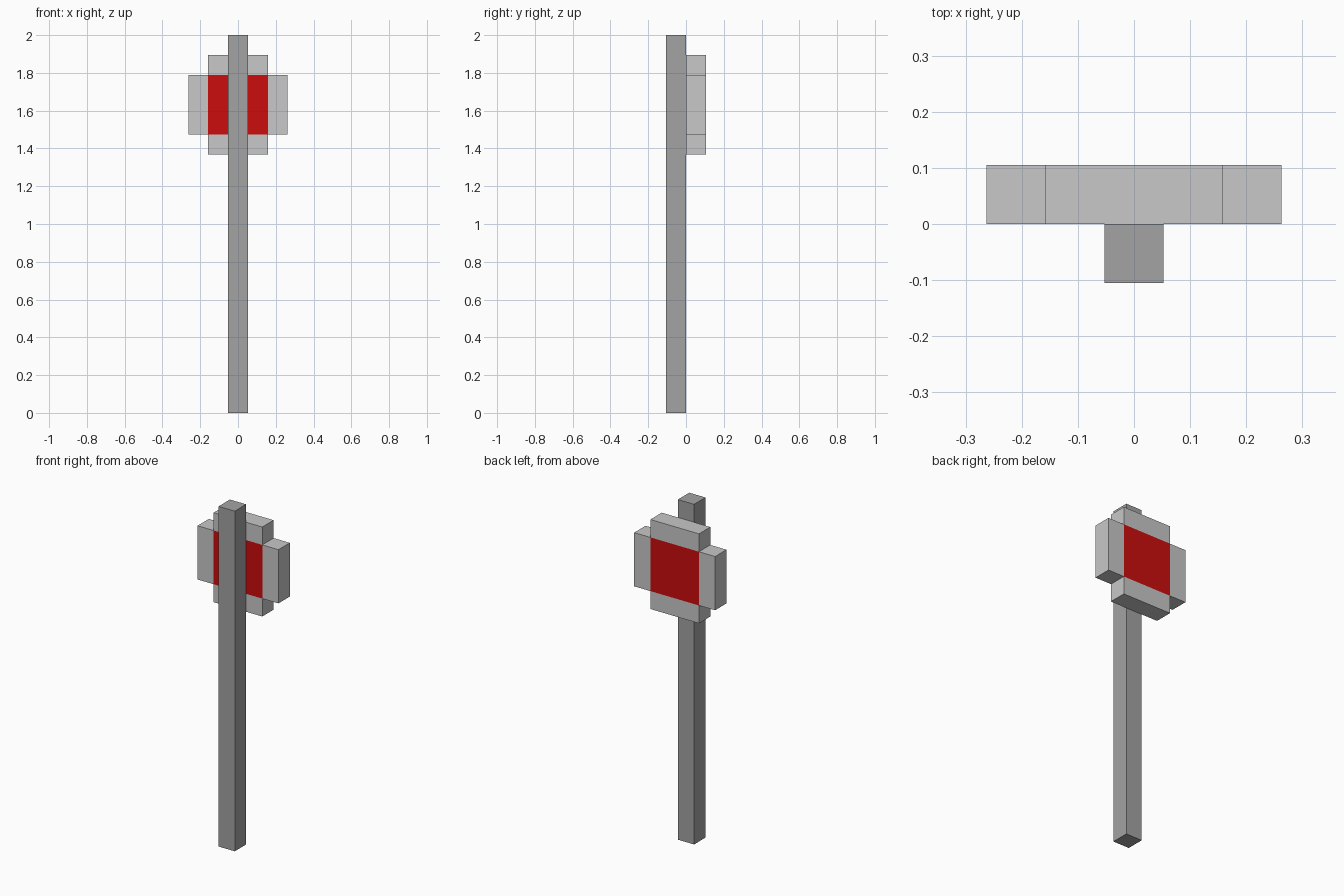
import bpy

cube = bpy.data.objects.get("Cube")
if cube:
    bpy.data.objects.remove(cube, do_unlink=True)

U = 2 / 19  # one block unit: the pole is 19 blocks tall


def material(name, rgb):
    mat = bpy.data.materials.new(name)
    mat.use_nodes = True
    color = (*rgb, 1)
    mat.diffuse_color = color
    mat.node_tree.nodes["Principled BSDF"].inputs["Base Color"].default_value = color
    return mat


def box(name, low, high, mat):
    """Flat-sided box between two corners given in block units."""
    center = [(a + b) / 2 * U for a, b in zip(low, high)]
    bpy.ops.mesh.primitive_cube_add(size=1, location=center)
    obj = bpy.context.object
    obj.name = name
    obj.scale = [(b - a) * U for a, b in zip(low, high)]
    bpy.ops.object.transform_apply(location=False, rotation=False, scale=True)
    obj.data.materials.append(mat)
    return obj


dark_gray = material("dark gray", (0.366, 0.366, 0.366))
light_gray = material("light gray", (0.578, 0.578, 0.578))
red = material("red", (0.6, 0.004, 0.004))

# Upright pole
box("pole", (-0.5, -1, 0), (0.5, 0, 19), dark_gray)

# Red sign panel behind the pole
box("sign_panel", (-1.5, 0, 14), (1.5, 1, 17), red)

# Gray border blocks above, below and on each side
box("border_top", (-1.5, 0, 17), (1.5, 1, 18), light_gray)
box("border_bottom", (-1.5, 0, 13), (1.5, 1, 14), light_gray)
for side, x in (("right", -2.5), ("left", 1.5)):
    box("border_" + side, (x, 0, 14), (x + 1, 1, 17), light_gray)
